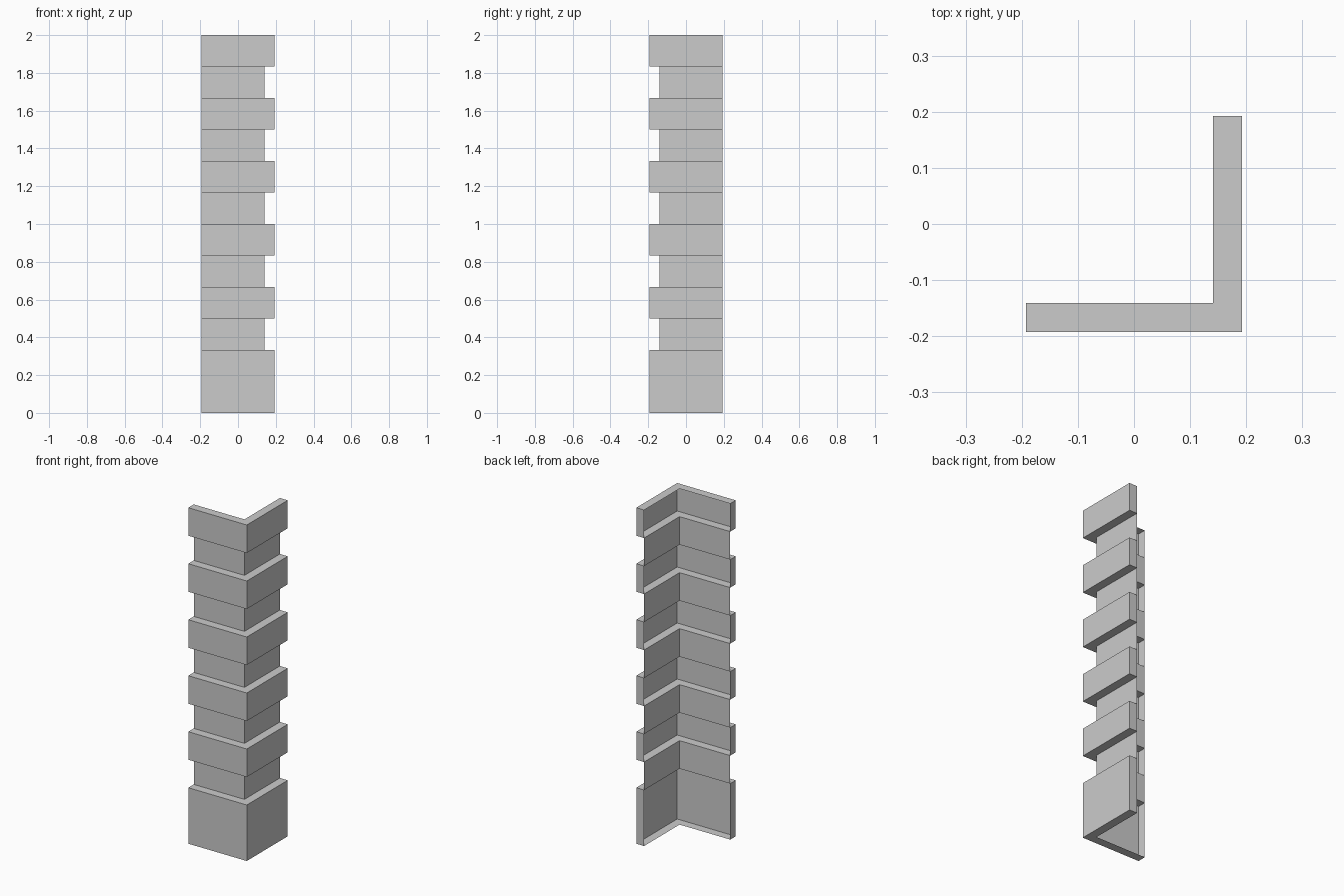
import bpy
import bmesh

if "Cube" in bpy.data.objects:
    bpy.data.objects.remove(bpy.data.objects["Cube"])

OUTER = 0.1925   # face of the projecting blocks
INNER = 0.141    # face of the recessed courses
STEP = 2 / 12    # course height

# Block courses (bottom, top): a double-height base, then five single blocks
blocks = [(0, 2 * STEP)] + [(k * STEP, (k + 1) * STEP) for k in range(3, 12, 2)]

# Stepped vertical profile as (offset, z), open at the back
profile = []
for z0, z1 in blocks:
    profile += [(INNER, z0), (OUTER, z0), (OUTER, z1), (INNER, z1)]

bm = bmesh.new()

# Sweep the profile around the L-shaped corner: left end, corner, back end
left = [bm.verts.new((-OUTER, -d, z)) for d, z in profile]
corner = [bm.verts.new((d, -d, z)) for d, z in profile]
back = [bm.verts.new((d, OUTER, z)) for d, z in profile]
for a, b in ((left, corner), (corner, back)):
    for k in range(len(profile) - 1):
        bm.faces.new((a[k], b[k], b[k + 1], a[k + 1]))

# End caps of the projecting blocks
for k in range(0, len(profile), 4):
    bm.faces.new(left[k:k + 4])
    bm.faces.new(back[k:k + 4][::-1])

mesh = bpy.data.meshes.new("corner_quoins")
bm.to_mesh(mesh)
bm.free()
bpy.context.collection.objects.link(bpy.data.objects.new("corner_quoins", mesh))
